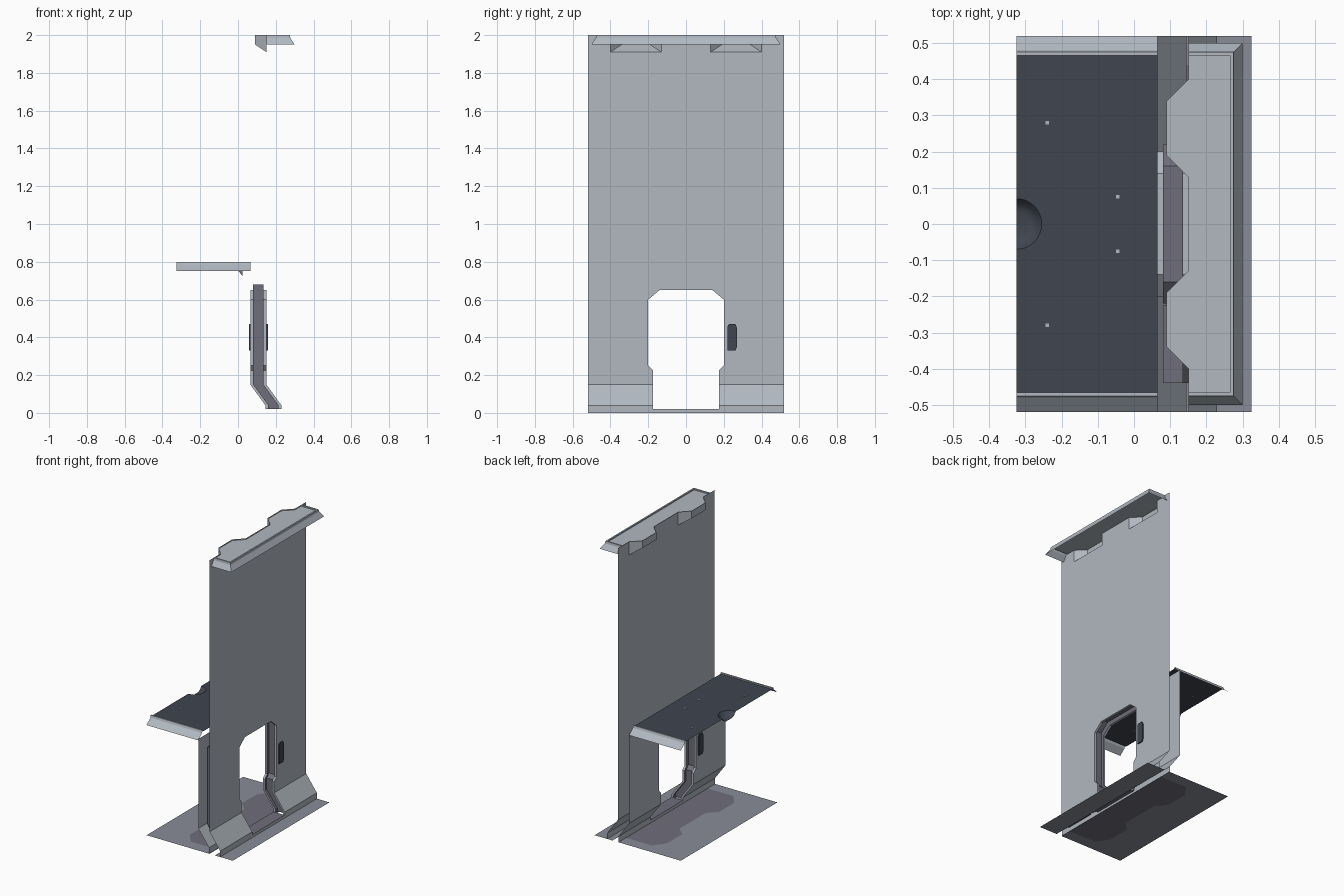
import bpy, bmesh, math

if "Cube" in bpy.data.objects:
    bpy.data.objects.remove(bpy.data.objects["Cube"])

def material(name, rgb):
    m = bpy.data.materials.new(name)
    m.diffuse_color = (*rgb, 1)
    m.use_nodes = True
    m.node_tree.nodes["Principled BSDF"].inputs["Base Color"].default_value = m.diffuse_color
    return m

LIGHT = material("light grey panel", (0.44, 0.48, 0.53))
FLOOR = material("mid grey floor", (0.25, 0.265, 0.31))
PURPLE = material("dark purple grey", (0.16, 0.155, 0.195))
SLATE = material("dark slate", (0.05, 0.06, 0.08))

def build(name, verts, faces, mats, rule=None, smooth=None):
    me = bpy.data.meshes.new(name)
    me.from_pydata(verts, [], faces)
    for m in mats:
        me.materials.append(m)
    if rule:
        for i, p in enumerate(me.polygons):
            p.material_index = rule(i)
    ob = bpy.data.objects.new(name, me)
    bpy.context.collection.objects.link(ob)
    if smooth:
        bpy.context.view_layer.objects.active = ob
        ob.select_set(True)
        bpy.ops.object.shade_smooth_by_angle(angle=math.radians(smooth))
        ob.select_set(False)
    return ob

def wall_x(z):
    """Front wall section: upright, then kicked out at the base."""
    return 0.15 + 0.08 * min(1, max(0, (0.15 - z) / 0.11))

def strips(rows, closed=False):
    """Quads joining consecutive rows of points."""
    n = len(rows[0])
    verts = [p for r in rows for p in r]
    faces = []
    for r in range(len(rows) - 1):
        for i in range(n if closed else n - 1):
            j = (i + 1) % n
            faces.append((r*n + i, r*n + j, (r+1)*n + j, (r+1)*n + i))
    return verts, faces

def box(name, lo, hi, mat):
    (a, b, c), (d, e, f) = lo, hi
    v, fc = strips([[(a, b, z), (d, b, z), (d, e, z), (a, e, z)] for z in (c, f)], True)
    return build(name, v, fc + [(3, 2, 1, 0), (4, 5, 6, 7)], [mat])

def bent_sheet(name, outline, shift, mat):
    """Flat y-z outline, folded along the wall section."""
    ob = build(name, [(0, y, z) for y, z in outline], [range(len(outline))], [mat])
    bm = bmesh.new()
    bm.from_mesh(ob.data)
    for z in (0.15, 0.04):
        bmesh.ops.bisect_plane(bm, geom=bm.verts[:] + bm.edges[:] + bm.faces[:],
                               plane_co=(0, 0, z), plane_no=(0, 0, 1))
    bmesh.ops.triangulate(bm, faces=bm.faces[:])
    for v in bm.verts:
        v.co.x = wall_x(v.co.z) + shift
    bm.to_mesh(ob.data)
    bm.free()
    return ob

# Doorway outline: narrow at the foot, chamfered at the head
half = [(-0.175, 0.02), (-0.175, 0.04), (-0.175, 0.15), (-0.175, 0.225),
        (-0.2, 0.25), (-0.2, 0.6), (-0.14, 0.65)]
door = half + [(-y, z) for y, z in reversed(half)]
feet = [(-0.175, 0)] + door + [(0.175, 0)]

# Front and rear walls
notch = [(0.4, 2), (0.4, 1.91), (0.13, 1.91), (0.13, 2)]
top = [(0.52, 2)] + notch + [(-y, z) for y, z in reversed(notch)] + [(-0.52, 2)]
bent_sheet("front_wall", [(-0.52, 0)] + feet + [(0.52, 0)] + top, 0, LIGHT)
bent_sheet("rear_wall", [(-0.52, 0)] + feet + [(0.52, 0), (0.52, 0.76), (-0.52, 0.76)],
           -0.085, LIGHT)
for name, x in (("front_sill", 0.23), ("rear_sill", 0.145)):
    build(name, [(x, -.175, 0), (x, .175, 0), (x, .175, .02), (x, -.175, .02)],
          [(0, 1, 2, 3)], [LIGHT])

# Doorway lining with a recessed dark groove
groove = [(y + math.copysign(0.02, y), z + (0.03 if z > 0.5 else 0)) for y, z in door]
rows = [[(wall_x(z0) + s, y, z) for (y, z), (_, z0) in zip(path, door)]
        for s, path in ((0, door), (-.015, door), (-.015, groove),
                        (-.07, groove), (-.07, door), (-.085, door))]
v, f = strips(rows)
build("doorway_lining", v, f, [LIGHT, PURPLE], lambda i: int(1 <= i // (len(door) - 1) <= 3))
build("threshold", [(.145, -.175, .02), (.23, -.175, .02), (.23, .175, .02), (.145, .175, .02)],
      [(0, 1, 2, 3)], [PURPLE])

# Sliding door leaf parked in the wall cavity
zs = (0.02, 0.04, 0.15, 0.68)
ring = [(z, -.07) for z in zs] + [(z, -.015) for z in reversed(zs)]
v, f = strips([[(wall_x(z) + s, y, z) for z, s in ring] for y in (-0.44, -0.225)], True)
build("sliding_door", v, f + [range(8), range(15, 7, -1)], [PURPLE])

# Door control plates, one on each side
def control(name, x0, x1, side):
    pts = [(.22, .33), (.262, .33), (.27, .35), (.27, .45), (.262, .47), (.228, .47), (.22, .46)]
    v, f = strips([[(x, side * y, z) for y, z in pts] for x in (x0, x1)], True)
    build(name, v, f + [range(7), range(7, 14)], [SLATE])
control("front_control", 0.15, 0.158, 1)
control("rear_control", 0.057, 0.065, -1)

# Ceiling recesses pushed back through the top of the wall
for side, name in ((1, "recess_left"), (-1, "recess_right")):
    p = [(.15, .13, 2), (.15, .13, 1.91), (.15, .40, 1.91), (.15, .40, 2),
         (.09, .19, 2), (.09, .19, 1.95), (.09, .34, 1.95), (.09, .34, 2)]
    build(name, [(x, side * y, z) for x, y, z in p],
          [(0, 1, 5, 4), (1, 2, 6, 5), (2, 3, 7, 6), (4, 5, 6, 7)], [LIGHT])

# Ceiling panel, notched over the recesses, with stepped flared rim
back = [(.15, .465), (.15, .4), (.09, .34), (.09, .19), (.15, .13)]
panel = [(.265, -.465), (.265, .465)] + back + [(x, -y) for x, y in reversed(back)]
build("ceiling_panel", [(x, y, 1.992) for x, y in panel], [range(len(panel))], [LIGHT])
rim = [(.265, .465, 1.992), (.265, .465, 2), (.275, .475, 2), (.277, .477, 1.985), (.30, .50, 1.95)]
v, f = strips([[(.15, -y, z), (x, -y, z), (x, y, z), (.15, y, z)] for x, y, z in rim])
build("ceiling_rim", v, f, [LIGHT])

# Table top with a half-round hollow in its open edge
N = 16
def arc(r, z):
    return [(-.325 + r * math.sin(math.pi * i / N), -r * math.cos(math.pi * i / N), z)
            for i in range(N + 1)]
pts = arc(.07, .792) + [(-.325, .465, .792), (.065, .465, .792),
                        (.065, -.465, .792), (-.325, -.465, .792)]
build("table_top", pts, [range(len(pts))], [SLATE])
v, f = strips([arc(r, z) for r, z in ((.07, .792), (.064, .784), (.055, .773),
                                      (.045, .766), (.03, .763), (.001, .762))])
build("table_hollow", v, f, [SLATE], smooth=50)

# Table end flanges
flange = [(.465, .792), (.465, .80), (.475, .80), (.48, .785), (.52, .75)]
for side, name in ((1, "table_flange_back"), (-1, "table_flange_front")):
    v, f = strips([[(x, side * y, z) for x in (-.325, .065)] for y, z in flange])
    build(name, v, f, [LIGHT])

# Small studs on the table
for x, y in ((-.24, .28), (-.045, .075)):
    for s in (1, -1):
        box("table_stud", (x - .005, s*y - .005, .791), (x + .005, s*y + .005, .795), LIGHT)

# Gusset under the table
tri = [(0, .755), (.025, .755), (.025, .722)]
v, f = strips([[(x, y, z) for x, z in tri] for y in (-.15, .15)], True)
build("table_gusset", v, f + [(2, 1, 0), (3, 4, 5)], [PURPLE])

# Floor sheets either side of the wall, the rear one with a dark inlay
build("front_floor", [(.19, -.52, 0), (.325, -.52, 0), (.325, .52, 0), (.19, .52, 0)],
      [(0, 1, 2, 3)], [FLOOR])
inlay = [(.15, .44), (-.05, .44), (-.11, .36), (-.11, .2), (-.05, .14)]
inlay += [(x, -y) for x, y in reversed(inlay)]
edge = [(.15, .52), (-.325, .52), (-.325, -.52), (.15, -.52)]
outer = edge + inlay[::-1]
n = len(outer)
build("rear_floor", [(x, y, 0) for x, y in outer],
      [range(n), range(4, n)], [FLOOR, PURPLE], lambda i: i)
